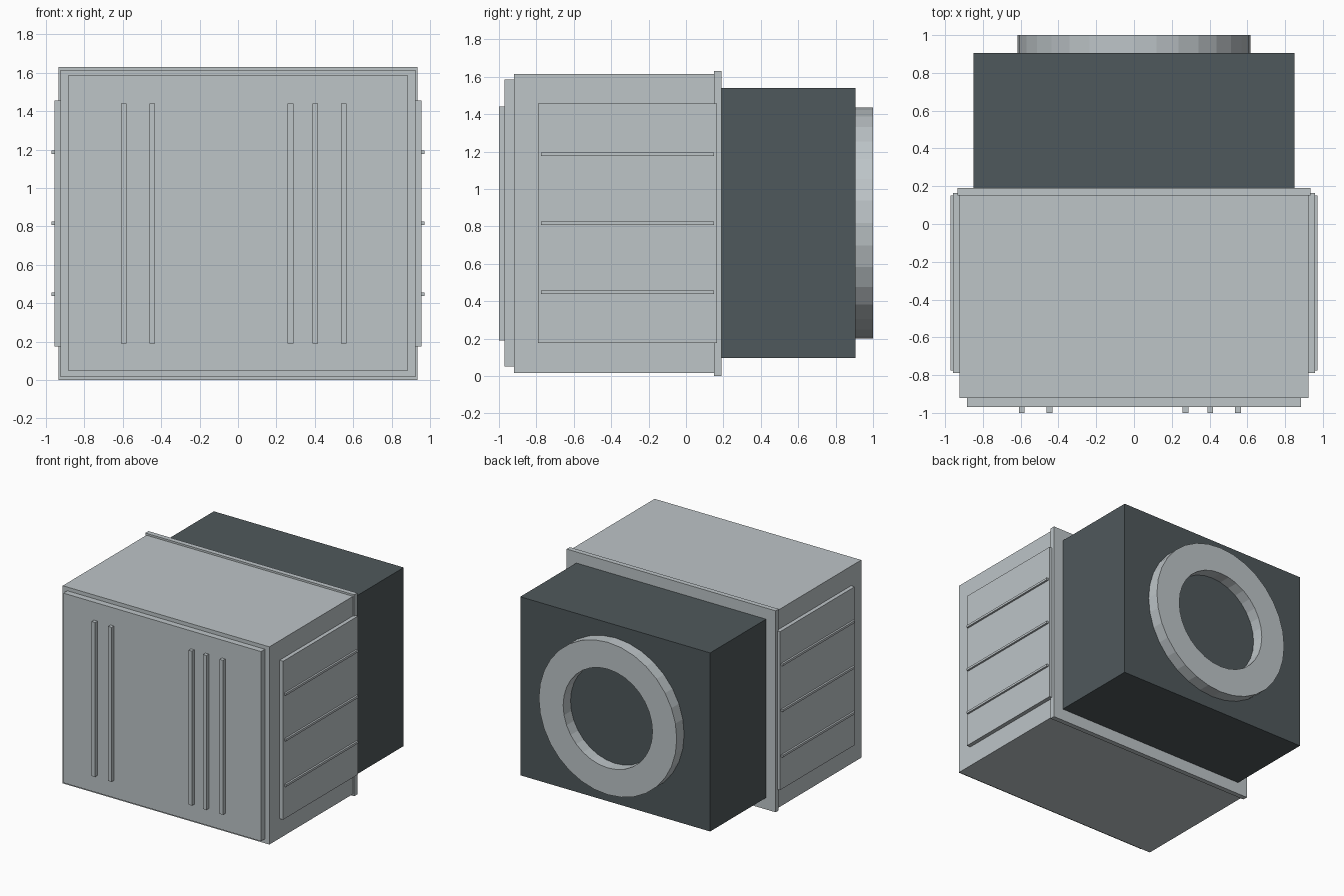
import bpy
import bmesh
from math import pi
from mathutils import Matrix

if "Cube" in bpy.data.objects:
    bpy.data.objects.remove(bpy.data.objects["Cube"])


def material(name, colour):
    mat = bpy.data.materials.new(name)
    mat.use_nodes = True
    mat.diffuse_color = (*colour, 1)
    mat.node_tree.nodes["Principled BSDF"].inputs["Base Color"].default_value = (*colour, 1)
    return mat


light_grey = material("light grey", (0.51, 0.555, 0.575))
dark_grey = material("dark slate grey", (0.078, 0.098, 0.106))


def finish(bm, name, mat):
    bmesh.ops.recalc_face_normals(bm, faces=bm.faces)
    mesh = bpy.data.meshes.new(name)
    bm.to_mesh(mesh)
    bm.free()
    mesh.materials.append(mat)
    obj = bpy.data.objects.new(name, mesh)
    bpy.context.collection.objects.link(obj)
    return obj


def box(name, xs, ys, zs, mat=light_grey):
    """Box spanning the given (low, high) range on each axis."""
    bm = bmesh.new()
    spans = (xs, ys, zs)
    centre = [(a + b) / 2 for a, b in spans]
    size = [b - a for a, b in spans]
    bmesh.ops.create_cube(bm, size=1, matrix=Matrix.Translation(centre) @ Matrix.Diagonal((*size, 1)))
    return finish(bm, name, mat)


def ring(name, outer, inner, y0, y1, z, mat, sides=32):
    """Flat-faced ring lying across the y axis."""
    bm = bmesh.new()
    corners = [(inner, y0), (outer, y0), (outer, y1), (inner, y1)]
    verts = [bm.verts.new((r, y, 0)) for r, y in corners]
    edges = [bm.edges.new((verts[i], verts[(i + 1) % 4])) for i in range(4)]
    bmesh.ops.spin(bm, geom=verts + edges, cent=(0, 0, 0), axis=(0, 1, 0),
                   angle=2 * pi, steps=sides, use_merge=True)
    bmesh.ops.remove_doubles(bm, verts=bm.verts, dist=0.0005)
    bmesh.ops.translate(bm, verts=bm.verts, vec=(0, 0, z))
    return finish(bm, name, mat)


# Main housing with its rear flange and raised front panel
box("main_housing", (-0.925, 0.925), (-0.92, 0.16), (0.015, 1.615))
box("rear_flange", (-0.935, 0.935), (0.15, 0.19), (0, 1.63))
box("front_panel", (-0.885, 0.885), (-0.97, -0.92), (0.05, 1.585))

# Upright strips on the front panel
for i, x in enumerate((-0.595, -0.447, 0.273, 0.403, 0.551)):
    box(f"front_strip_{i + 1}", (x - 0.015, x + 0.015), (-1, -0.97), (0.19, 1.44))

# Side panels with horizontal ribs, mirrored left and right
for side, sign in (("left", 1), ("right", -1)):
    box(f"{side}_side_panel", sorted((sign * 0.92, sign * 0.957)), (-0.79, 0.165), (0.175, 1.457))
    for i, z in enumerate((0.447, 0.816, 1.186)):
        box(f"{side}_rib_{i + 1}", sorted((sign * 0.95, sign * 0.972)), (-0.775, 0.15), (z - 0.009, z + 0.009))

# Dark rear casing and the mounting ring
box("rear_casing", (-0.85, 0.85), (0.18, 0.905), (0.095, 1.54), dark_grey)
ring("rear_ring", 0.617, 0.4, 0.9, 1.0, 0.818, light_grey)
